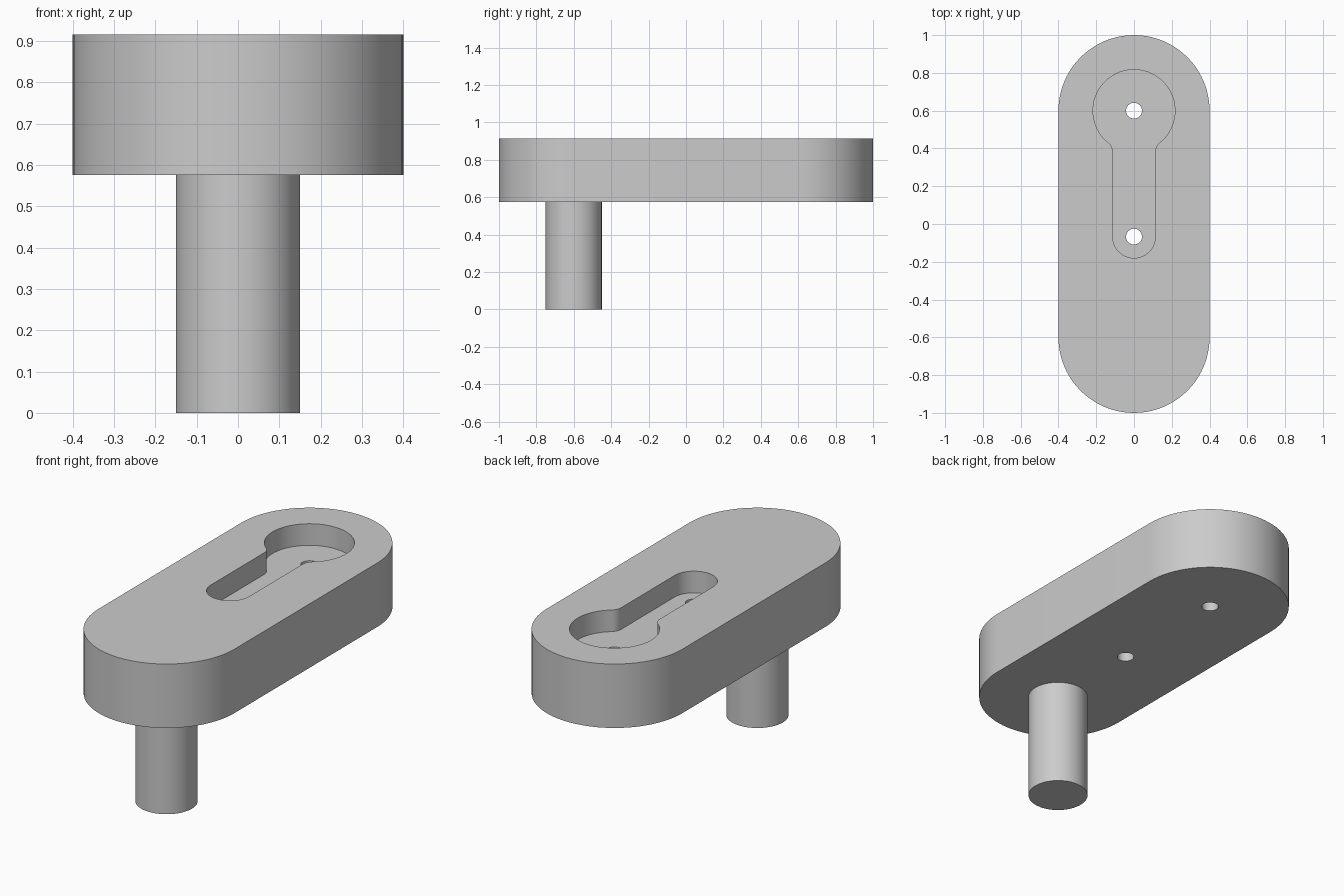
import bpy
import bmesh
from math import atan2, cos, sin, pi, radians, sqrt

cube = bpy.data.objects.get("Cube")
if cube:
    bpy.data.objects.remove(cube, do_unlink=True)

grey = bpy.data.materials.new("plain grey")
grey.use_nodes = True
colour = (0.6, 0.6, 0.6, 1)
grey.diffuse_color = colour
grey.node_tree.nodes["Principled BSDF"].inputs["Base Color"].default_value = colour

BOTTOM, TOP = 0.575, 0.915
POCKET_FLOOR = 0.80
END_Y = 0.6


def arc(cx, cy, r, start, end, steps):
    """Points along an arc, both ends included."""
    angles = [start + (end - start) * i / steps for i in range(steps + 1)]
    return [(cx + r * cos(a), cy + r * sin(a)) for a in angles]


def circle(cx, cy, r, steps=64):
    return arc(cx, cy, r, 0, 2 * pi, steps)[:-1]


def prism(name, outline, z0, z1):
    """Extrude a counter-clockwise outline from z0 up to z1."""
    bm = bmesh.new()
    face = bm.faces.new([bm.verts.new((x, y, z0)) for x, y in outline])
    lifted = bmesh.ops.extrude_face_region(bm, geom=[face], use_keep_orig=True)["geom"]
    for v in lifted:
        if isinstance(v, bmesh.types.BMVert):
            v.co.z = z1
    bmesh.ops.recalc_face_normals(bm, faces=bm.faces[:])
    mesh = bpy.data.meshes.new(name)
    bm.to_mesh(mesh)
    bm.free()
    mesh.materials.append(grey)
    obj = bpy.data.objects.new(name, mesh)
    bpy.context.collection.objects.link(obj)
    return obj


def activate(obj):
    bpy.ops.object.select_all(action='DESELECT')
    obj.select_set(True)
    bpy.context.view_layer.objects.active = obj


def cut(target, cutter):
    """Subtract the cutter, then discard it."""
    cutter.hide_render = True
    mod = target.modifiers.new("cut", 'BOOLEAN')
    mod.operation = 'DIFFERENCE'
    mod.solver = 'EXACT'
    mod.object = cutter
    activate(target)
    bpy.ops.object.modifier_apply(modifier=mod.name)
    bpy.data.objects.remove(cutter, do_unlink=True)


# Round-ended arm
outline = arc(0, END_Y, 0.4, 0, pi, 40) + arc(0, -END_Y, 0.4, pi, 2 * pi, 40)
arm = prism("arm", outline, BOTTOM, TOP)

# Keyhole pocket: a round head blended by fillets into a narrow slot
head_r, slot_r, slot_y, fillet = 0.217, 0.113, -0.067, 0.063
fx = slot_r + fillet
fy = END_Y - sqrt((head_r + fillet) ** 2 - fx ** 2)
a = atan2(fy - END_Y, fx)
keyhole = (arc(0, END_Y, head_r, a, pi - a, 56)
           + arc(-fx, fy, fillet, -a, 0, 10)[1:]
           + arc(0, slot_y, slot_r, pi, 2 * pi, 32)
           + arc(fx, fy, fillet, pi, pi + a, 10)[:-1])
cut(arm, prism("pocket_cutter", keyhole, POCKET_FLOOR, TOP + 0.1))

# Through holes in the pocket floor
for y in (END_Y, slot_y):
    cut(arm, prism("hole_cutter", circle(0, y, 0.042, 32), BOTTOM - 0.1, TOP + 0.1))

# Peg beneath the front end
peg = prism("peg", circle(0, -END_Y, 0.15), 0, BOTTOM)

for part in (arm, peg):
    activate(part)
    bpy.ops.object.shade_smooth_by_angle(angle=radians(30))
